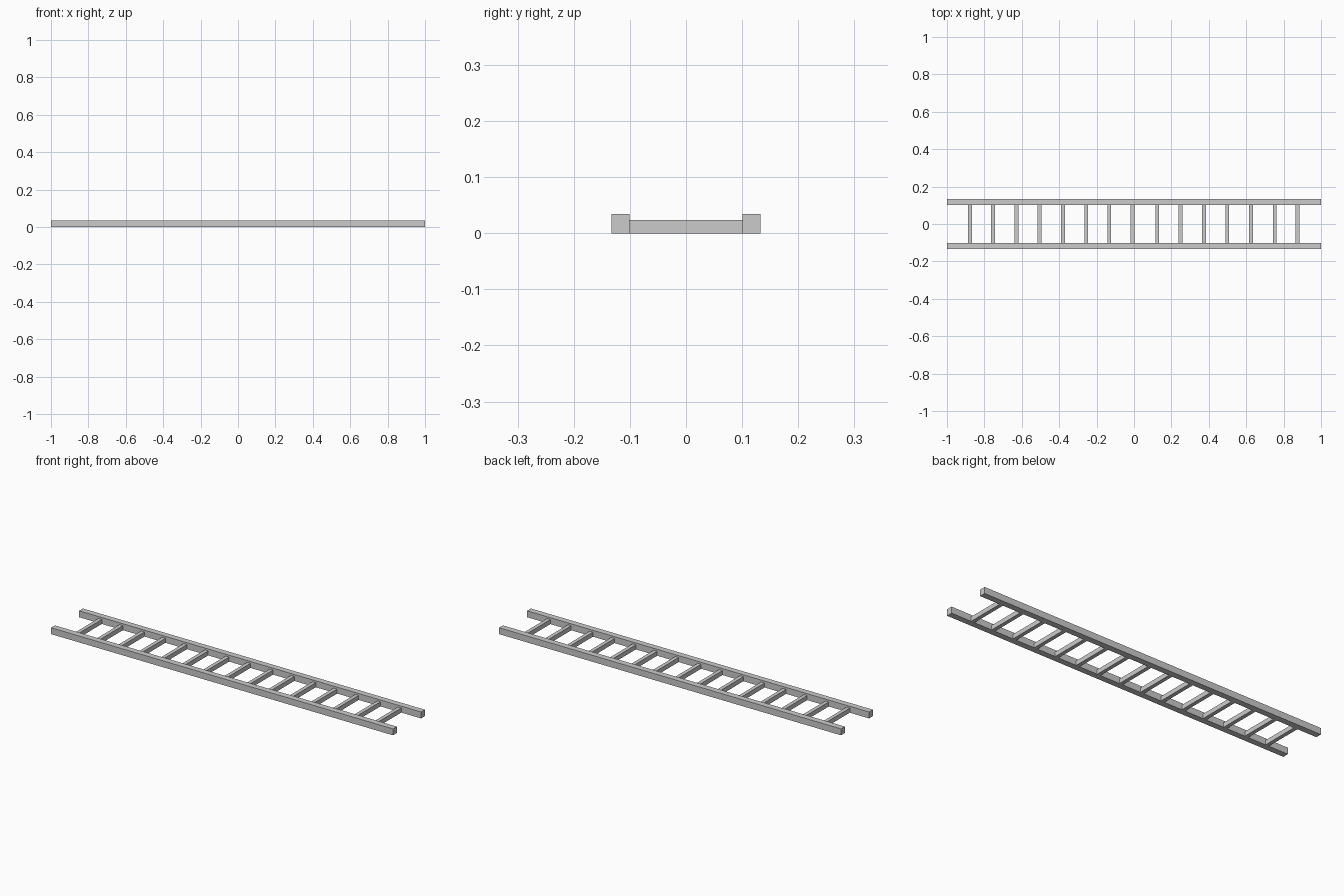
import bpy

if "Cube" in bpy.data.objects:
    bpy.data.objects.remove(bpy.data.objects["Cube"])

RAIL_Y, RAIL_W, RAIL_H = 0.117, 0.032, 0.034
RUNG_W, RUNG_H = 0.02, 0.024
RUNG_X = (-0.877, -0.754, -0.628, -0.505, -0.379, -0.255, -0.133, -0.008,
          0.124, 0.249, 0.374, 0.499, 0.625, 0.752, 0.874)


def box(name, center, size):
    bpy.ops.mesh.primitive_cube_add(size=1, location=center)
    ob = bpy.context.object
    ob.name = name
    ob.scale = size
    bpy.ops.object.transform_apply(location=False, rotation=False, scale=True)
    return ob


# Long side rails
for name, side in (("front_rail", -1), ("back_rail", 1)):
    box(name, (0, side * RAIL_Y, RAIL_H / 2), (2, RAIL_W, RAIL_H))

# Rungs, hand-spaced, running between the inner rail faces
for i, x in enumerate(RUNG_X, 1):
    box(f"rung_{i:02d}", (x, 0, RUNG_H / 2),
        (RUNG_W, 2 * RAIL_Y - RAIL_W, RUNG_H))
